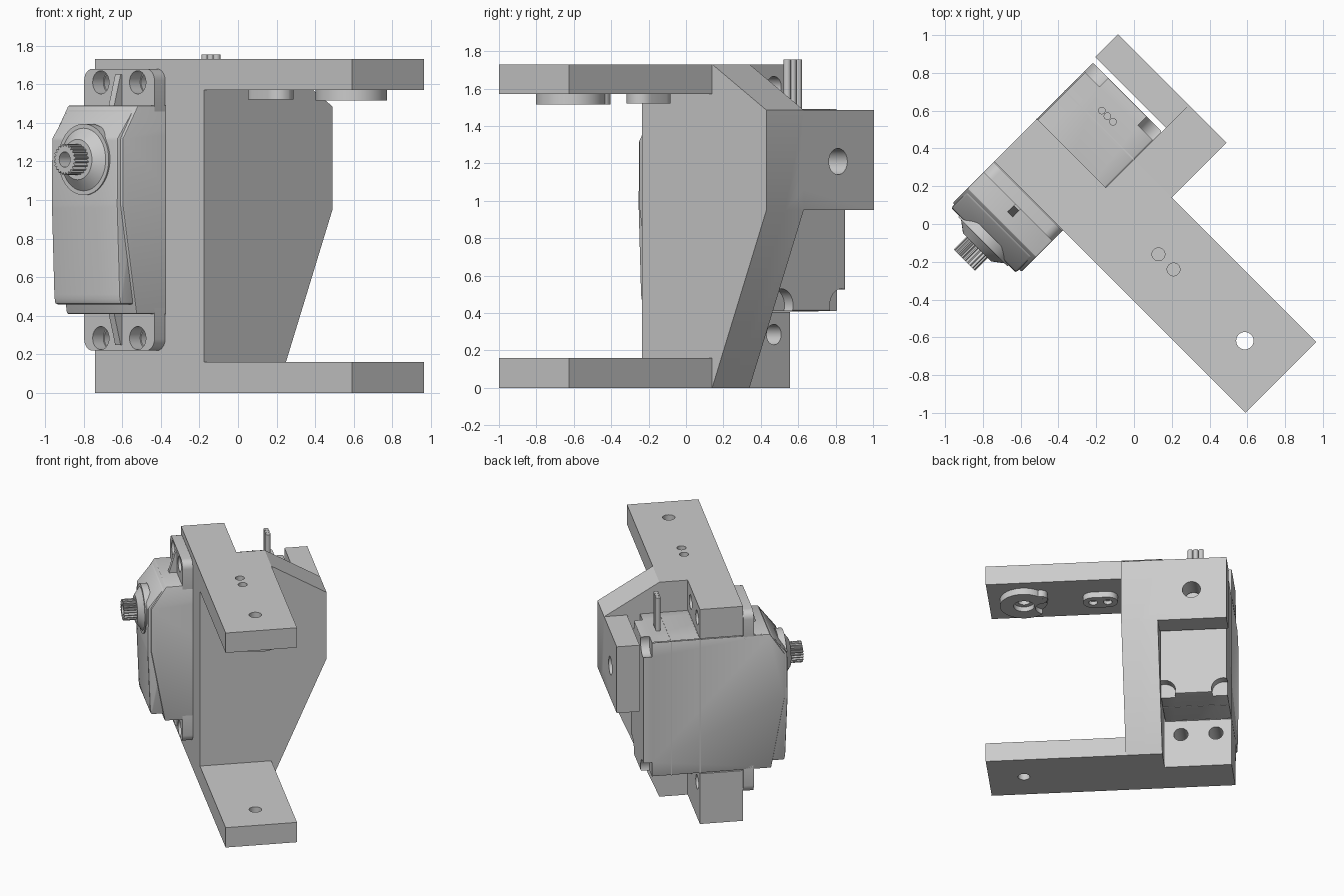
import bpy, bmesh, math
from mathutils import Matrix, Vector

if "Cube" in bpy.data.objects:
    bpy.data.objects.remove(bpy.data.objects["Cube"])

# Everything is built in a local frame (u along the arms, v along the motor shaft),
# then turned 45 degrees about z.
TURN = Matrix.Rotation(math.radians(-45), 4, 'Z')
grey = bpy.data.materials.new("plain grey")
grey.diffuse_color = (0.6, 0.6, 0.6, 1)
grey.use_nodes = True
grey.node_tree.nodes["Principled BSDF"].inputs["Base Color"].default_value = grey.diffuse_color


def finish(name, bm):
    bmesh.ops.recalc_face_normals(bm, faces=bm.faces)
    me = bpy.data.meshes.new(name)
    bm.to_mesh(me)
    bm.free()
    me.materials.append(grey)
    ob = bpy.data.objects.new(name, me)
    bpy.context.collection.objects.link(ob)
    return ob


def place(axis, a, b, h):
    return {'u': (h, a, b), 'v': (a, h, b), 'z': (a, b, h)}[axis]


def prism(name, axis, pts, h0, h1, bevel=0):
    bm = bmesh.new()
    f = bm.faces.new([bm.verts.new(place(axis, a, b, h0)) for a, b in pts])
    r = bmesh.ops.extrude_face_region(bm, geom=[f])
    vs = [g for g in r['geom'] if isinstance(g, bmesh.types.BMVert)]
    bmesh.ops.translate(bm, verts=vs, vec=Vector(place(axis, 0, 0, h1 - h0)))
    if bevel:
        bmesh.ops.recalc_face_normals(bm, faces=bm.faces)
        bmesh.ops.bevel(bm, geom=list(bm.edges), offset=bevel, segments=2,
                        affect='EDGES', profile=0.5)
    return finish(name, bm)


def box(name, u, v, z):
    return prism(name, 'z', [(u[0], v[0]), (u[1], v[0]), (u[1], v[1]), (u[0], v[1])], *z)


def rod(name, axis, a, b, r, h0, h1, r2=None, n=32):
    """Cylinder or cone along an axis, from h0 (radius r) to h1 (radius r2)."""
    bm = bmesh.new()
    rings = []
    for h, rad in ((h0, r), (h1, r if r2 is None else r2)):
        rings.append([bm.verts.new(place(axis, a + rad * math.cos(t), b + rad * math.sin(t), h))
                      for t in (2 * math.pi * i / n for i in range(n))])
        bm.faces.new(rings[-1])
    for i in range(n):
        j = (i + 1) % n
        bm.faces.new((rings[0][i], rings[0][j], rings[1][j], rings[1][i]))
    return finish(name, bm)


def combine(target, others, op):
    bpy.context.view_layer.objects.active = target
    for o in others:
        m = target.modifiers.new("bool", 'BOOLEAN')
        m.operation, m.solver, m.object = op, 'EXACT', o
        bpy.ops.object.modifier_apply(modifier=m.name)
        bpy.data.objects.remove(o)
    return target


def rounded(u0, u1, b0, b1, r, n=6):
    """Rounded rectangle outline."""
    pts = []
    for k, (cu, cb) in enumerate(((u1 - r, b1 - r), (u0 + r, b1 - r), (u0 + r, b0 + r), (u1 - r, b0 + r))):
        for i in range(n + 1):
            t = math.pi / 2 * (k + i / n)
            pts.append((cu + r * math.cos(t), cb + r * math.sin(t)))
    return pts


UL, UW, UF, UE = -0.757, -0.24, 0.042, 1.124   # bracket stations along u
SU, SZ = -0.5, 1.21                            # shaft position
HOLES = [(u, z) for u in (-0.635, -0.365) for z in (0.285, 1.61)]
PIVOT = (0.852, -0.022)

# Bracket: side wall, two arms, motor mounts and rear bearing block
bracket = prism("bracket", 'u', [(-0.29, 0), (0.24, 0), (0.65, 0.95), (0.65, 1.485),
                                 (0.24, 1.73), (-0.29, 1.73)], UW, UF)
combine(bracket, [
    box("lower_arm", (-0.1, UE), (-0.29, 0.24), (0, 0.16)),
    box("upper_arm", (-0.1, UE), (-0.29, 0.24), (1.57, 1.73)),
    box("lower_mount", (UL, -0.1), (-0.29, 0.03), (0, 0.405)),
    box("upper_mount", (UL, -0.1), (-0.29, 0.03), (1.495, 1.73)),
    box("rear_block", (-0.77, -0.1), (0.48, 0.65), (0.95, 1.485))], 'UNION')
combine(bracket, [rod("cut", 'v', u, z, 0.055, -0.4, 0.1) for u, z in HOLES]
        + [rod("cut", 'v', SU, SZ, 0.07, 0.4, 0.7),
           rod("cut", 'z', *PIVOT, 0.046, -0.1, 1.8)]
        + [rod("cut", 'z', u, -0.022, 0.034, 1.5, 1.8) for u in (0.205, 0.318)], 'DIFFERENCE')

# Clamp horn under the upper arm: disc with splined socket, side recess and screw boss
horn = rod("horn_disc", 'z', *PIVOT, 0.185, 1.515, 1.57, n=48)
combine(horn, [rod("cut", 'z', *PIVOT, 0.046, 1.4, 1.7),
               rod("cut", 'z', *PIVOT, 0.08, 1.4, 1.555, n=24),
               rod("cut", 'z', PIVOT[0] - 0.17, PIVOT[1] - 0.05, 0.085, 1.4, 1.555)], 'DIFFERENCE')
boss = rod("horn_screw_boss", 'z', PIVOT[0] - 0.14, 0.07, 0.05, 1.515, 1.57)
combine(boss, [rod("cut", 'z', PIVOT[0] - 0.14, 0.07, 0.02, 1.4, 1.55)], 'DIFFERENCE')
pad = prism("horn_pad", 'z', rounded(0.127, 0.396, -0.1, 0.056, 0.077), 1.52, 1.57)
combine(pad, [rod("cut", 'z', u, -0.022, 0.034, 1.4, 1.55) for u in (0.205, 0.318)], 'DIFFERENCE')

# Motor case, with scooped rear corners
case = prism("motor_case", 'u', [(0.45, 0.41), (-0.5, 0.41), (-0.6, 0.97), (-0.6, 1.32),
                                 (-0.49, 1.49), (0.45, 1.49)], UL, UW - 0.002, 0.008)
combine(case, [rod("cut", 'v', u, z, 0.09, 0.385, 0.5)
               for u in (UL + 0.03, UW - 0.03) for z in (0.44, 1.46)], 'DIFFERENCE')
for v in (0.028, 0.24):
    box("case_seam", (UL - 0.002, UW), (v - 0.004, v + 0.004), (0.408, 1.492))

# Front cover plate of the motor
prism("motor_front_cover", 'u', [(-0.4, 0.46), (-0.6, 0.46), (-0.607, 0.5), (-0.625, 0.97),
                                 (-0.622, 1.32), (-0.51, 1.465), (-0.4, 1.465)],
      UL + 0.012, UW - 0.02, 0.012)

# Shaft boss and splined output shaft
rod("shaft_boss", 'v', SU, SZ, 0.185, -0.58, -0.632, n=48)
rod("shaft_boss_cone", 'v', SU, SZ, 0.165, -0.63, -0.675, 0.105, n=48)
teeth = 22
spline = [(SU + r * math.cos(2 * math.pi * (i + k) / teeth), SZ + r * math.sin(2 * math.pi * (i + k) / teeth))
          for i in range(teeth) for k, r in ((0, 0.066), (0.3, 0.08), (0.6, 0.08))]
shaft = prism("output_shaft", 'v', spline, -0.77, -0.62)
combine(shaft, [rod("cut", 'v', SU, SZ, 0.04, -0.8, -0.69)], 'DIFFERENCE')

# Mounting tabs with screw holes, and a triangular rib on each
for name, z0, z1, ztip, zbase in (("lower_tab", 0.22, 0.5, 0.25, 0.42),
                                  ("upper_tab", 1.4, 1.68, 1.65, 1.48)):
    tab = prism(name, 'v', rounded(UL, UW - 0.002, z0, z1, 0.06), -0.37, -0.292)
    combine(tab, [rod("cut", 'v', u, z, 0.06, -0.45, -0.2) for u, z in HOLES if z0 < z < z1],
            'DIFFERENCE')
    prism(name + "_rib", 'u', [(-0.36, ztip), (-0.38, ztip), (-0.43, zbase), (-0.36, zbase)],
          SU - 0.02, SU + 0.02)

# Three cable wires
for u in (-0.545, -0.503, -0.461):
    rod("cable_wire", 'z', u, 0.304, 0.02, 1.4, 1.755, n=20)

# Turn into place and shade
for ob in list(bpy.context.scene.objects):
    ob.data.transform(TURN)
    ob.data.update()
    bpy.ops.object.select_all(action='DESELECT')
    ob.select_set(True)
    bpy.context.view_layer.objects.active = ob
    bpy.ops.object.shade_smooth_by_angle(angle=math.radians(30))
